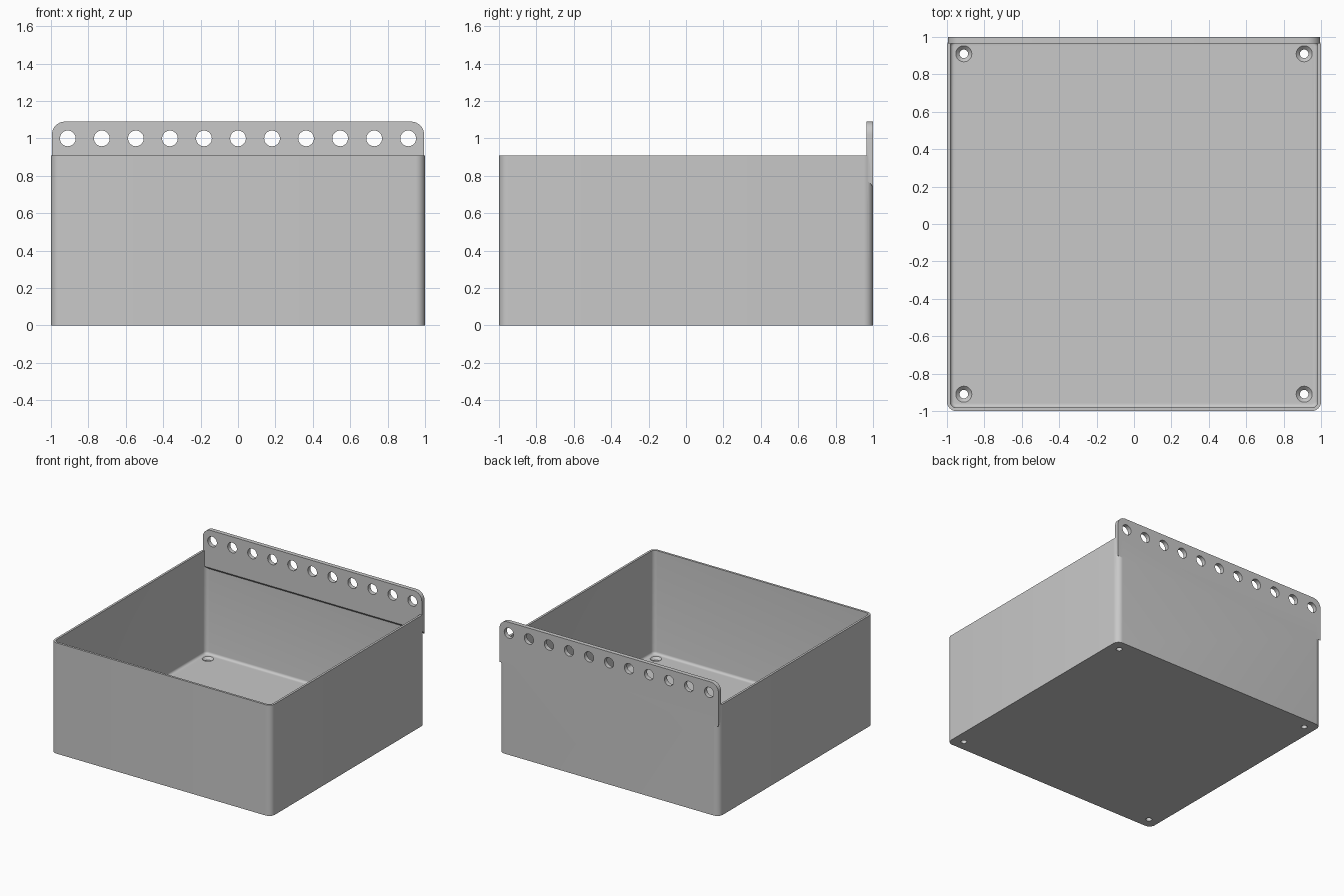
import bpy
import bmesh
from math import cos, sin, pi

default_cube = bpy.data.objects.get("Cube")
if default_cube:
    bpy.data.objects.remove(default_cube, do_unlink=True)

HEIGHT, WALL, FLOOR = 0.91, 0.018, 0.06
CORNER, FILLET = 0.05, 0.02
PLATE_TOP, PLATE_FRONT = 1.09, 0.965

grey = bpy.data.materials.new("light grey plastic")
grey.use_nodes = True
colour = (0.58, 0.58, 0.58, 1)
grey.diffuse_color = colour
grey.node_tree.nodes["Principled BSDF"].inputs["Base Color"].default_value = colour


def finish(name, bm):
    """Turn a bmesh into a named object."""
    bmesh.ops.recalc_face_normals(bm, faces=bm.faces)
    mesh = bpy.data.meshes.new(name)
    bm.to_mesh(mesh)
    bm.free()
    mesh.materials.append(grey)
    obj = bpy.data.objects.new(name, mesh)
    bpy.context.collection.objects.link(obj)
    return obj


def skin(bm, rings):
    """Join closed rings of vertices and cap both ends."""
    for a, b in zip(rings, rings[1:]):
        n = len(a)
        for i in range(n):
            j = (i + 1) % n
            bm.faces.new((a[i], a[j], b[j], b[i]))
    bm.faces.new(rings[0])
    bm.faces.new(rings[-1])


def rounded_ring(bm, inset, z, steps=8):
    """Rounded square, shrunk inward by inset."""
    radius, centre = CORNER - inset, 1 - CORNER
    ring = []
    for q, (sx, sy) in enumerate(((1, 1), (-1, 1), (-1, -1), (1, -1))):
        for k in range(steps + 1):
            a = (q + k / steps) * pi / 2
            ring.append(bm.verts.new((sx * centre + radius * cos(a),
                                      sy * centre + radius * sin(a), z)))
    return ring


def lathe(bm, x, y, profile, sides=32):
    """Round vertical solid from (radius, z) pairs."""
    skin(bm, [[bm.verts.new((x + r * cos(2 * pi * i / sides),
                             y + r * sin(2 * pi * i / sides), z))
               for i in range(sides)] for r, z in profile])


# Open tray with a filleted floor
bm = bmesh.new()
sections = [(0, 0), (0, HEIGHT), (WALL, HEIGHT)]
for k in range(6):
    a = k / 5 * pi / 2
    sections.append((WALL + FILLET * (1 - cos(a)), FLOOR + FILLET * (1 - sin(a))))
skin(bm, [rounded_ring(bm, d, z) for d, z in sections])
tray = finish("tray", bm)

# Hanging plate with rounded top corners and a sloped underside
bm = bmesh.new()
half, radius = 0.995, 0.07
rings = []
for y, bottom in ((PLATE_FRONT, 0.78), (1.0, 0.742)):
    outline = [(-half, bottom), (half, bottom)]
    for side, start in ((1, 0), (-1, pi / 2)):
        for k in range(9):
            a = start + k / 8 * pi / 2
            outline.append((side * (half - radius) + radius * cos(a),
                            PLATE_TOP - radius + radius * sin(a)))
    rings.append([bm.verts.new((x, y, z)) for x, z in outline])
skin(bm, rings)
plate = finish("hanging_plate", bm)

# Countersunk screw holes in the floor
bm = bmesh.new()
for x in (-0.91, 0.91):
    for y in (-0.91, 0.91):
        lathe(bm, x, y, [(0.023, -0.05), (0.023, FLOOR - 0.02),
                         (0.043, FLOOR), (0.043, FLOOR + 0.01)])
# Row of hanging holes through the plate
for i in range(11):
    x = -0.91 + 0.182 * i
    rings = []
    for y in (0.9, 1.1):
        rings.append([bm.verts.new((x + 0.042 * cos(2 * pi * k / 32), y,
                                    1.0 + 0.042 * sin(2 * pi * k / 32)))
                      for k in range(32)])
    skin(bm, rings)
holes = finish("hole_cutters", bm)
holes.hide_render = True

# Fuse the plate, cut the holes
bpy.ops.object.select_all(action="DESELECT")
bpy.context.view_layer.objects.active = tray
tray.select_set(True)
for helper, operation in ((plate, "UNION"), (holes, "DIFFERENCE")):
    mod = tray.modifiers.new(helper.name, "BOOLEAN")
    mod.object = helper
    mod.operation = operation
    mod.solver = "EXACT"
    bpy.ops.object.modifier_apply(modifier=mod.name)
    bpy.data.objects.remove(helper, do_unlink=True)
tray.name = "hanging_tray"
bpy.ops.object.shade_smooth_by_angle(angle=pi / 6)
